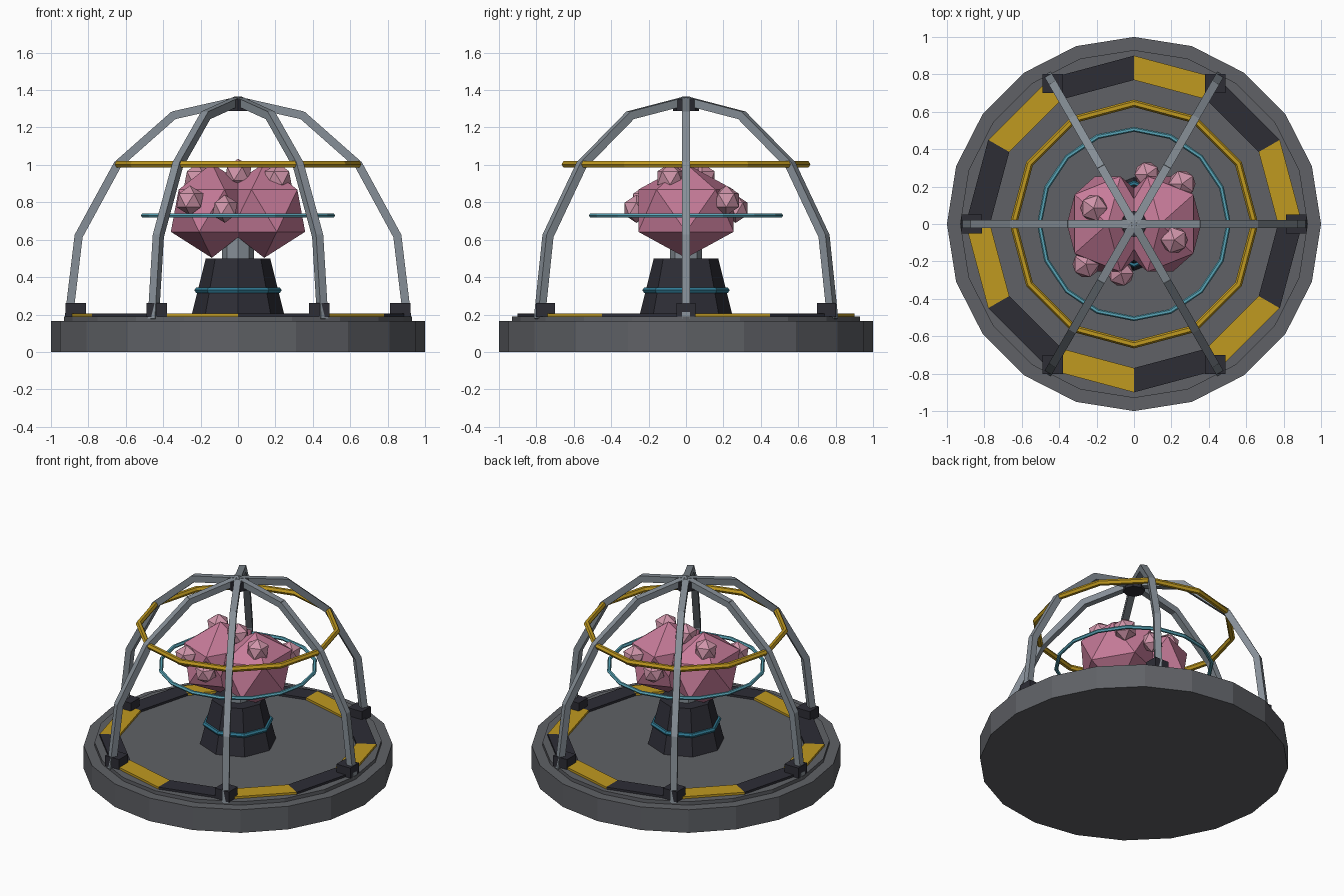
import bpy, bmesh, math
from mathutils import Vector

if "Cube" in bpy.data.objects:
    bpy.data.objects.remove(bpy.data.objects["Cube"], do_unlink=True)


def material(name, rgb):
    m = bpy.data.materials.new(name)
    m.use_nodes = True
    m.diffuse_color = (*rgb, 1)
    m.node_tree.nodes["Principled BSDF"].inputs["Base Color"].default_value = (*rgb, 1)
    return m


GREY = material("base grey", (0.115, 0.12, 0.133))
DARK = material("dark metal", (0.026, 0.026, 0.036))
STEEL = material("steel", (0.24, 0.275, 0.31))
YELLOW = material("hazard yellow", (0.53, 0.32, 0.014))
CYAN = material("ring blue", (0.1, 0.38, 0.48))
BLUE = material("band blue", (0.03, 0.2, 0.3))
PINK = material("core pink", (0.57, 0.2, 0.32))
LIGHT_PINK = material("bud pink", (0.63, 0.3, 0.4))


def finish(name, *mats):
    ob = bpy.context.object
    ob.name = name
    for m in mats:
        ob.data.materials.append(m)
    return ob


def prism(name, mat, sides, r1, r2, z0, z1):
    # Start vertices on the x axis for every even-sided prism
    bpy.ops.mesh.primitive_cone_add(vertices=sides, radius1=r1, radius2=r2,
                                    depth=z1 - z0, location=(0, 0, (z0 + z1) / 2))
    return finish(name, mat)


def ring(name, mat, sides, major, minor, z):
    bpy.ops.mesh.primitive_torus_add(major_segments=sides, minor_segments=6,
                                     major_radius=major, minor_radius=minor,
                                     location=(0, 0, z))
    return finish(name, mat)


def crystal(name, mat, loc, size, turn=0):
    bpy.ops.mesh.primitive_ico_sphere_add(subdivisions=1, radius=1, location=loc,
                                          rotation=(0, 0, turn))
    bpy.context.object.scale = size
    return finish(name, mat)


def box(name, mat, loc, size):
    bpy.ops.mesh.primitive_cube_add(size=1, location=loc)
    bpy.context.object.scale = size
    return finish(name, mat)


def bar(name, mat, a, b, width):
    # Square bar between two points
    d = b - a
    ob = box(name, mat, (a + b) / 2, (width, width, d.length + width * 0.2))
    side = Vector((-a.y, a.x, 0)).normalized()
    up = d.normalized()
    ob.rotation_euler = Vector.to_track_quat(up, 'Z', 'Y').to_euler()
    # Keep the bar square to its radial plane
    from_axes = [side.cross(up), side, up]
    m = ob.rotation_euler.to_matrix()
    for col, axis in enumerate(from_axes):
        for row in range(3):
            m[row][col] = axis[row]
    ob.rotation_euler = m.to_euler()
    return ob


# Round platform
prism("base", GREY, 20, 1, 1, 0, 0.165)
prism("deck", GREY, 20, 0.93, 0.93, 0.165, 0.19)

# Hazard ring with alternating plates
bm = bmesh.new()
for i in range(12):
    corners = [(r, math.radians(30 * k)) for r, k in
               ((0.77, i), (0.9, i), (0.9, i + 1), (0.77, i + 1))]
    low, high = [[bm.verts.new((r * math.cos(t), r * math.sin(t), z)) for r, t in corners]
                 for z in (0.188, 0.205)]
    faces = [bm.faces.new(high), bm.faces.new(low[::-1])]
    for k in range(4):
        n = (k + 1) % 4
        faces.append(bm.faces.new((low[k], low[n], high[n], high[k])))
    for f in faces:
        f.material_index = i % 2
mesh = bpy.data.meshes.new("hazard_ring")
bm.to_mesh(mesh)
bm.free()
for m in (YELLOW, DARK):
    mesh.materials.append(m)
bpy.context.collection.objects.link(bpy.data.objects.new("hazard_ring", mesh))

# Cage ribs and their feet
RIB = [(0.905, 0.18), (0.852, 0.62), (0.645, 1.0), (0.345, 1.265), (0, 1.343)]
for i in range(6):
    t = math.radians(60 * i)
    c, s = math.cos(t), math.sin(t)
    pts = [Vector((r * c, r * s, z)) for r, z in RIB]
    # The last point stays a hair off the axis to keep a radial direction
    for k in range(4):
        bar(f"cage_rib_{i}_{k}", STEEL, pts[k], pts[k + 1], 0.044)
    box(f"rib_foot_{i}", DARK, (0.868 * c, 0.868 * s, 0.225), (0.11, 0.1, 0.075))
prism("cage_hub", DARK, 8, 0.07, 0.07, 1.287, 1.35)
ring("cage_ring", YELLOW, 12, 0.645, 0.02, 1.003)

# Pedestal
prism("pedestal", DARK, 8, 0.25, 0.172, 0.19, 0.5)
ring("pedestal_band", BLUE, 8, 0.217, 0.016, 0.33)
prism("neck", STEEL, 8, 0.085, 0.085, 0.5, 0.65)

# Core lobes, buds and halo; the pairs repeat by a half turn
BUDS = [(-0.215, 0.085, 0.93, 0.08), (-0.257, -0.215, 0.81, 0.08),
        (-0.07, -0.265, 0.765, 0.075)]
for i, sign in enumerate((1, -1)):
    turn = math.pi * i
    crystal(f"core_lobe_{i}", PINK, (-0.14 * sign, 0, 0.755), (0.245, 0.3, 0.252), turn)
    for k, (x, y, z, r) in enumerate(BUDS):
        crystal(f"core_bud_{i}_{k}", LIGHT_PINK, (x * sign, y * sign, z), (r, r, r), turn)
crystal("core_bud_top", LIGHT_PINK, (0, 0, 0.953), (0.08, 0.08, 0.08))
ring("halo_ring", CYAN, 16, 0.506, 0.013, 0.73)
